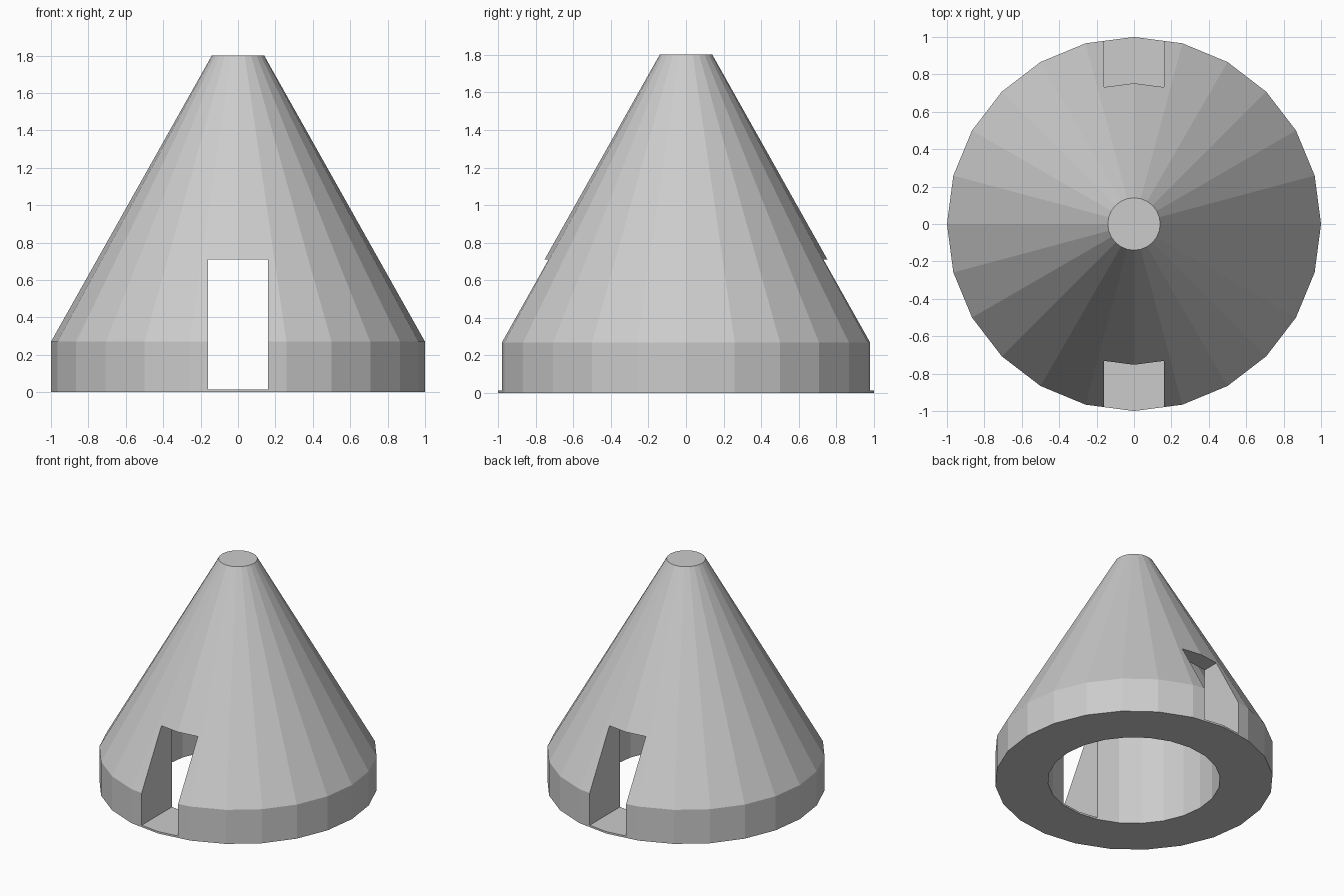
import bpy
import bmesh
from math import cos, sin, tau

if "Cube" in bpy.data.objects:
    bpy.data.objects.remove(bpy.data.objects["Cube"])


def revolve(name, profile, sides):
    """Closed faceted solid from (radius, z) points, bottom to top."""
    bm = bmesh.new()
    rings = [[bm.verts.new((r * cos(tau * i / sides), r * sin(tau * i / sides), z))
              for i in range(sides)] for r, z in profile]
    for low, high in zip(rings, rings[1:]):
        for i in range(sides):
            j = (i + 1) % sides
            bm.faces.new((low[i], low[j], high[j], high[i]))
    bm.faces.new(rings[0][::-1])
    bm.faces.new(rings[-1])
    return add_object(name, bm)


def box(name, low, high):
    bm = bmesh.new()
    bmesh.ops.create_cube(bm, size=1)
    for v in bm.verts:
        v.co = [l if c < 0 else h for c, l, h in zip(v.co, low, high)]
    return add_object(name, bm)


def add_object(name, bm):
    mesh = bpy.data.meshes.new(name)
    bm.to_mesh(mesh)
    bm.free()
    obj = bpy.data.objects.new(name, mesh)
    bpy.context.collection.objects.link(obj)
    return obj


def cut(target, cutter):
    mod = target.modifiers.new("cut_" + cutter.name, 'BOOLEAN')
    mod.operation = 'DIFFERENCE'
    mod.solver = 'EXACT'
    mod.object = cutter
    bpy.context.view_layer.objects.active = target
    bpy.ops.object.modifier_apply(modifier=mod.name)
    bpy.data.objects.remove(cutter)


# Outer shell: short drum wall with a truncated cone roof
shell = revolve("hut_shell", [(1, 0), (1, 0.27), (0.14, 1.8)], 24)

# Hollow inside, open at the bottom
cut(shell, revolve("inner_space", [(0.62, -0.1), (0.62, 0.72), (0.01, 1.785)], 24))

# Doorway running through front and back, leaving a thin sill
cut(shell, box("doorway", (-0.16, -1.2, 0.015), (0.16, 1.2, 0.71)))
